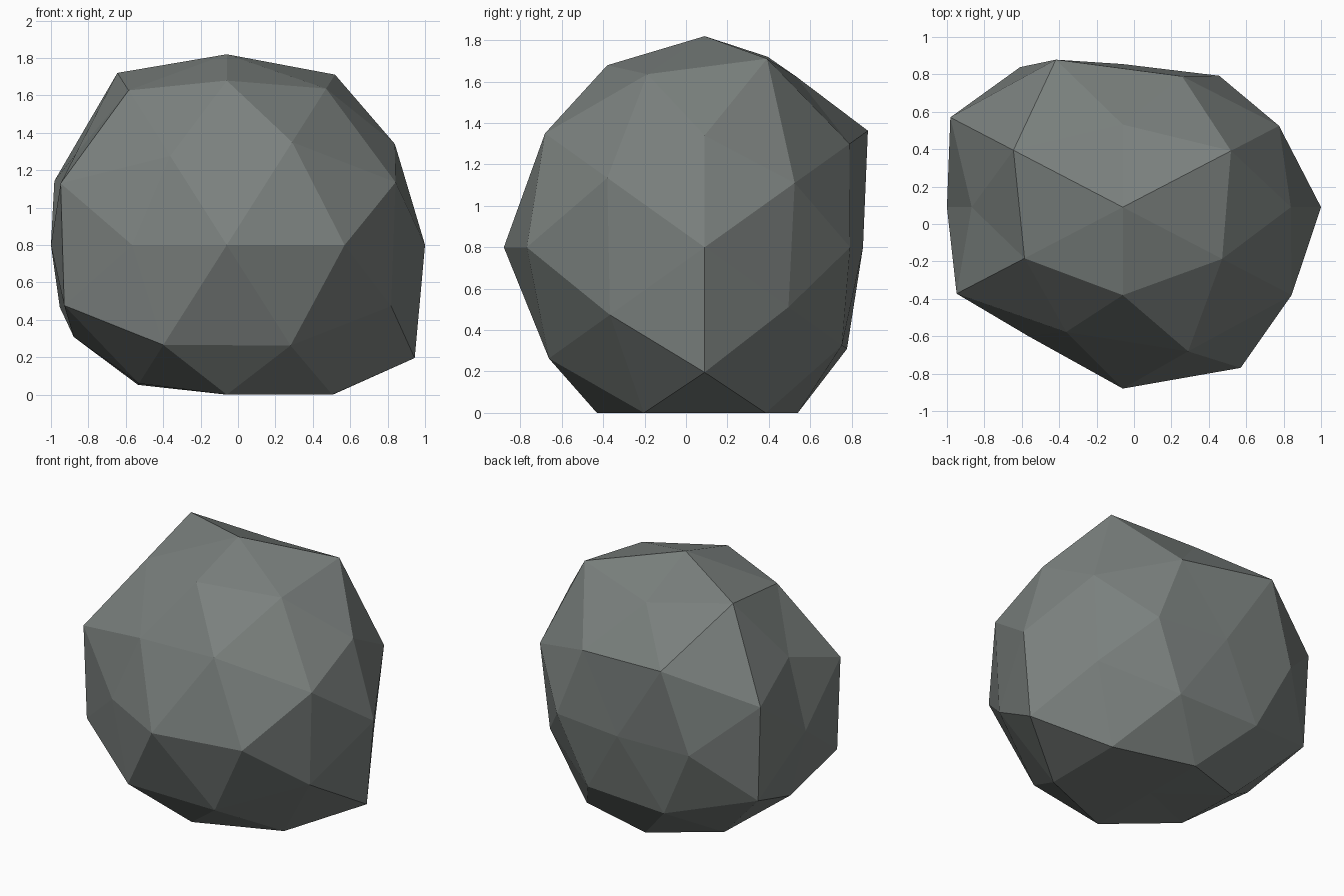
import bpy, bmesh
from itertools import product
from mathutils import Vector

if "Cube" in bpy.data.objects:
    bpy.data.objects.remove(bpy.data.objects["Cube"])

# Geodesic directions (icosahedron corners + edge midpoints) with a radius per
# direction; signs run (-,-,-) ... (+,+,+) over the non-zero components
FAMILIES = [
    ((1, 0, 0), (.792, .893)),
    ((0, 1, 0), (.97, .765)),
    ((0, 0, 1), (.80, .883)),
    ((.5257, .8507, 0), (.81, .88, 1.01, .826)),
    ((0, .5257, .8507), (.99, .895, .856, .84)),
    ((.8507, 0, .5257), (.81, .80, .995, .89)),
    ((.5, .309, .809), (.792, .885, .80, .985, .95, .895, .955, .975)),
    ((.309, .809, .5), (.925, .825, .85, .975, .93, .953, .82, .865)),
    ((.809, .5, .309), (.905, .925, .93, .96, .915, .94, .81, .87)),
]
CENTRE = Vector((-.06, .09, .80))
STRETCH = Vector((1.187, 1.0, 1.155))

# Regular geodesic ball
bm = bmesh.new()
radius = {}
for base, radii in FAMILIES:
    signs = product(*[(-1, 1) if c else (1,) for c in base])
    for s, r in zip(signs, radii):
        v = bm.verts.new(Vector([a * b for a, b in zip(s, base)]).normalized())
        radius[v] = r
bmesh.ops.convex_hull(bm, input=list(bm.verts))

# Push each corner in or out, stretch, and flatten the underside
for v, r in radius.items():
    v.co = CENTRE + v.co * r * STRETCH
    v.co.z = max(v.co.z, 0)
bmesh.ops.recalc_face_normals(bm, faces=list(bm.faces))

mesh = bpy.data.meshes.new("boulder")
bm.to_mesh(mesh)
bm.free()

# Grey stone colour
stone = bpy.data.materials.new("grey stone")
stone.diffuse_color = (.195, .216, .207, 1)
stone.use_nodes = True
stone.node_tree.nodes["Principled BSDF"].inputs["Base Color"].default_value = stone.diffuse_color
mesh.materials.append(stone)
bpy.context.collection.objects.link(bpy.data.objects.new("boulder", mesh))
